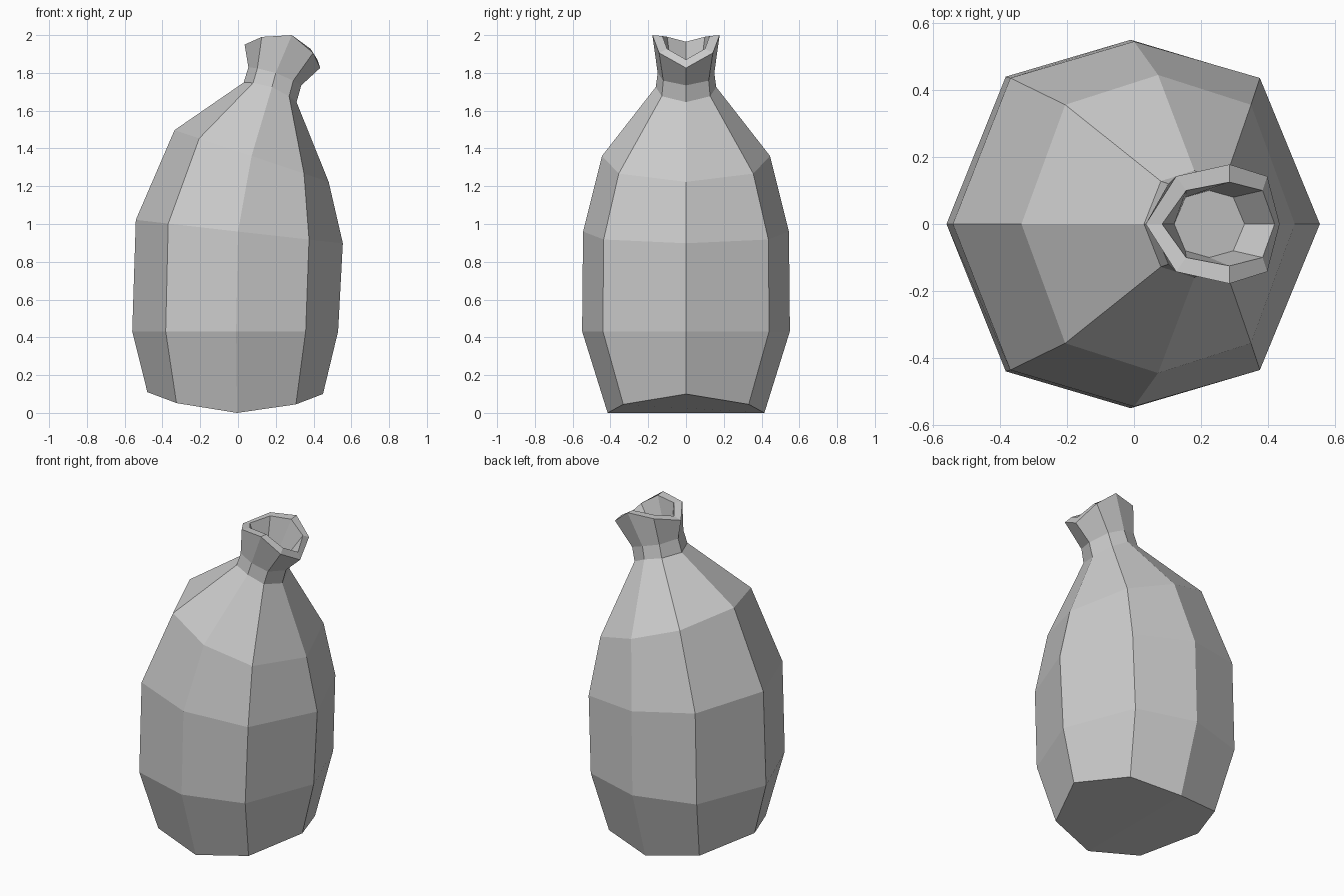
import bpy
import bmesh
from math import copysign

cube = bpy.data.objects.get("Cube")
if cube:
    bpy.data.objects.remove(cube, do_unlink=True)

# One plain cloth colour
cloth = bpy.data.materials.new("grey_cloth")
cloth.use_nodes = True
grey = (0.6, 0.6, 0.6, 1)
cloth.diffuse_color = grey
cloth.node_tree.nodes["Principled BSDF"].inputs["Base Color"].default_value = grey

# Unit eight-sided cross-section, slightly squarer than a regular octagon in y
SECTION = [(1, 0), (.68, .8), (0, 1), (-.68, .8),
           (-1, 0), (-.68, -.8), (0, -1), (.68, -.8)]


def add_ring(bm, cx, rx, skew, ry, z, tilt, bend):
    """Add a tilted, bent octagonal ring leaning along x."""
    return [bm.verts.new((cx + rx * c + skew * c * c,
                          ry * s,
                          z - tilt * c + bend * c * c)) for c, s in SECTION]


def bridge(bm, low, high):
    for i in range(8):
        j = (i + 1) % 8
        bm.faces.new((low[i], low[j], high[j], high[i]))


# centre x, half width, skew, half depth, height, tilt, bend
PROFILE = [
    (-.005, .465, -.01, .415, 0, .005, .105),         # folded base
    (-.01, .545, -.005, .55, .432, 0, 0),             # belly
    (0, .548, .007, .545, .96, .062, 0),              # waist
    (.072, .408, 0, .445, 1.36, .137, 0),             # shoulder
    (.18, .14, -.01, .16, 1.725, .052, -.028),        # tied neck
    (.2, .14, -.005, .15, 1.8, .048, -.018),          # upper neck
    (.285, .2, -.05, .178, 2, .062, -.112),           # flared rim
    (.285, .168, -.033, .125, 1.995, .047, -.077),    # inner lip
    (.225, .105, 0, .1, 1.82, .035, 0),               # inside floor
]

bm = bmesh.new()
rings = [add_ring(bm, *row) for row in PROFILE]
for low, high in zip(rings, rings[1:]):
    bridge(bm, low, high)

# Base folds along its middle; the mouth is closed inside
base = rings[0]
bm.faces.new(base[2:7])
bm.faces.new([base[6], base[7], base[0], base[1], base[2]])
bm.faces.new(rings[-1])
bmesh.ops.recalc_face_normals(bm, faces=bm.faces)

mesh = bpy.data.meshes.new("sack")
bm.to_mesh(mesh)
bm.free()
mesh.materials.append(cloth)
sack = bpy.data.objects.new("sack", mesh)
bpy.context.collection.objects.link(sack)
